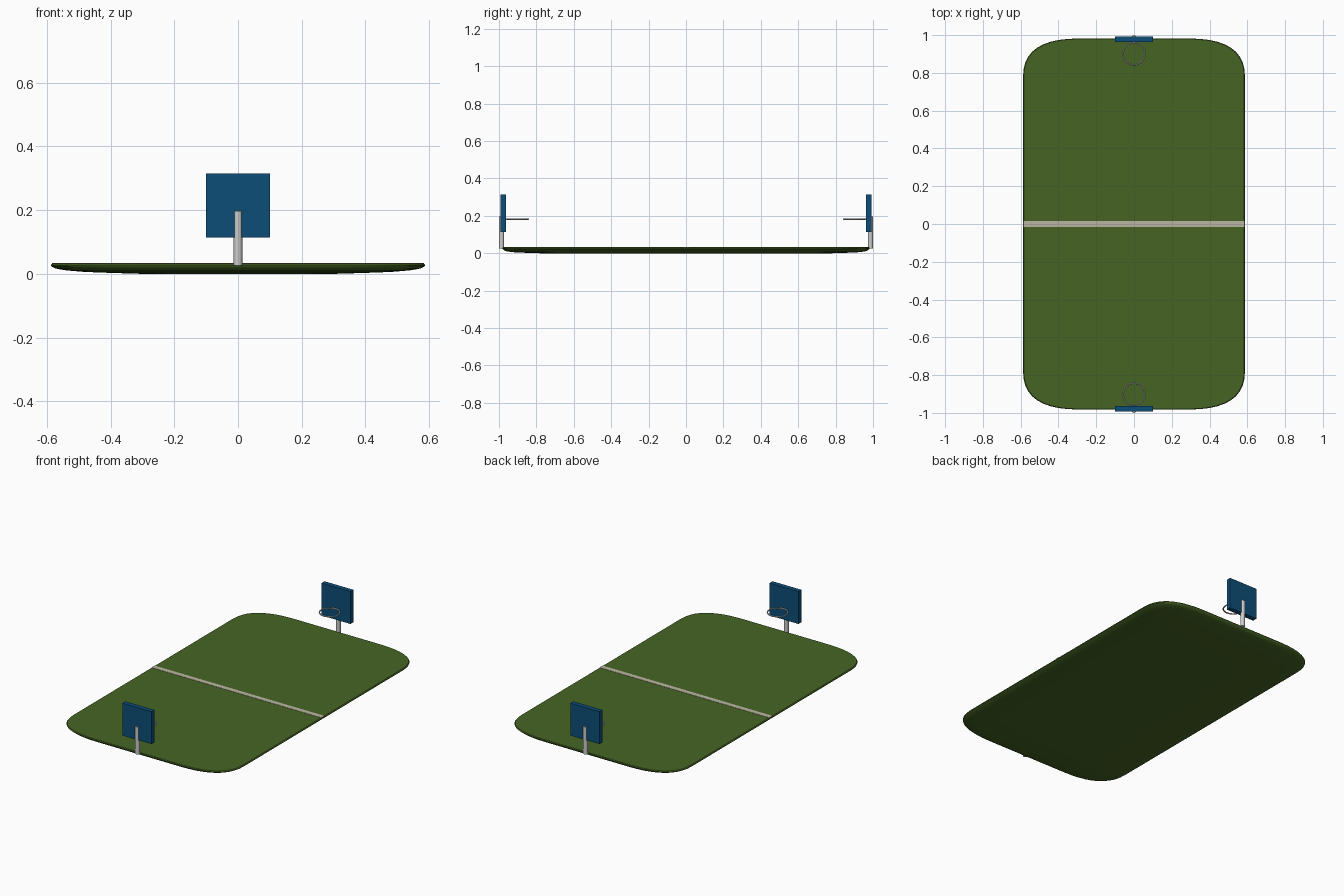
import bpy, bmesh, math
from mathutils import Vector

if "Cube" in bpy.data.objects:
    bpy.data.objects.remove(bpy.data.objects["Cube"])


def material(name, rgb):
    m = bpy.data.materials.new(name)
    m.diffuse_color = (*rgb, 1)
    m.use_nodes = True
    m.node_tree.nodes["Principled BSDF"].inputs["Base Color"].default_value = m.diffuse_color
    return m


GREEN = material("court_green", (0.062, 0.13, 0.017))
BLUE = material("board_blue", (0.004, 0.075, 0.185))
CREAM = material("line_cream", (0.50, 0.47, 0.36))
GREY = material("metal_grey", (0.60, 0.60, 0.60))


def finish(bm, name, mat, smooth=False):
    bmesh.ops.recalc_face_normals(bm, faces=bm.faces)
    me = bpy.data.meshes.new(name)
    bm.to_mesh(me)
    bm.free()
    ob = bpy.data.objects.new(name, me)
    bpy.context.collection.objects.link(ob)
    me.materials.append(mat)
    if smooth:
        bpy.ops.object.select_all(action='DESELECT')
        ob.select_set(True)
        bpy.context.view_layer.objects.active = ob
        bpy.ops.object.shade_smooth_by_angle(angle=math.radians(40))
    return ob


def box(name, mat, lo, hi):
    bm = bmesh.new()
    bmesh.ops.create_cube(bm, size=1)
    for v in bm.verts:
        v.co = Vector([(a + b) / 2 + c * (b - a) for a, b, c in zip(lo, hi, v.co)])
    return finish(bm, name, mat)


def outline(hx, hy, steps=10):
    """Rounded rectangle with long, soft corners."""
    ax, ay = hx * 0.50, hy * 0.80
    q = []
    for i in range(steps + 1):
        t = i / steps
        a, b, c = (1 - t) ** 2, 2 * t * (1 - t), t * t
        q.append((hx * (a + b) + ax * c, ay * a + hy * (b + c)))
    flip = q[::-1]
    return (q + [(-x, y) for x, y in flip] + [(-x, -y) for x, y in q]
            + [(x, -y) for x, y in flip])


# Court slab: flat top, edge rounding down to a shallow flat underside
bm = bmesh.new()
profile = [(0.30, 0.78, 0.001), (0.40, 0.87, 0.003), (0.48, 0.93, 0.006),
           (0.54, 0.962, 0.011), (0.574, 0.975, 0.017), (0.586, 0.981, 0.024),
           (0.587, 0.982, 0.028), (0.583, 0.979, 0.033)]
profile[0] = (0.30, 0.78, 0.0)
rings = [[bm.verts.new((x, y, z)) for x, y in outline(hx, hy)] for hx, hy, z in profile]
for r0, r1 in zip(rings, rings[1:]):
    n = len(r0)
    for i in range(n):
        j = (i + 1) % n
        bm.faces.new((r0[i], r0[j], r1[j], r1[i]))
bm.faces.new(rings[0][::-1])
bm.faces.new(rings[-1])
finish(bm, "court", GREEN, smooth=True)

# Centre line plate
box("centre_line", CREAM, (-0.584, -0.015, 0.031), (0.584, 0.015, 0.0345))


def hoop_ring(name, cy, cz, R, r, nu=32, nv=8):
    bm = bmesh.new()
    grid = []
    for i in range(nu):
        u = 2 * math.pi * i / nu
        grid.append([])
        for k in range(nv):
            v = 2 * math.pi * k / nv
            d = R + r * math.cos(v)
            grid[-1].append(bm.verts.new((d * math.cos(u), cy + d * math.sin(u),
                                          cz + r * math.sin(v))))
    for i in range(nu):
        a, b = grid[i], grid[(i + 1) % nu]
        for k in range(nv):
            m = (k + 1) % nv
            bm.faces.new((a[k], b[k], b[m], a[m]))
    finish(bm, name, GREY, smooth=True)


# Hoops at both ends: backboard, pole and ring
for side, s in (("front", -1), ("back", 1)):
    y0, y1 = sorted((s * 0.963, s * 0.993))
    box(side + "_backboard", BLUE, (-0.1, y0, 0.114), (0.1, y1, 0.315))

    bm = bmesh.new()
    bmesh.ops.create_cone(bm, cap_ends=True, segments=32, radius1=0.0135,
                          radius2=0.0135, depth=0.171)
    bmesh.ops.translate(bm, verts=bm.verts, vec=(0, s * 0.9865, 0.1115))
    finish(bm, side + "_pole", GREY, smooth=True)

    hoop_ring(side + "_ring", s * 0.901, 0.183, 0.058, 0.004)
